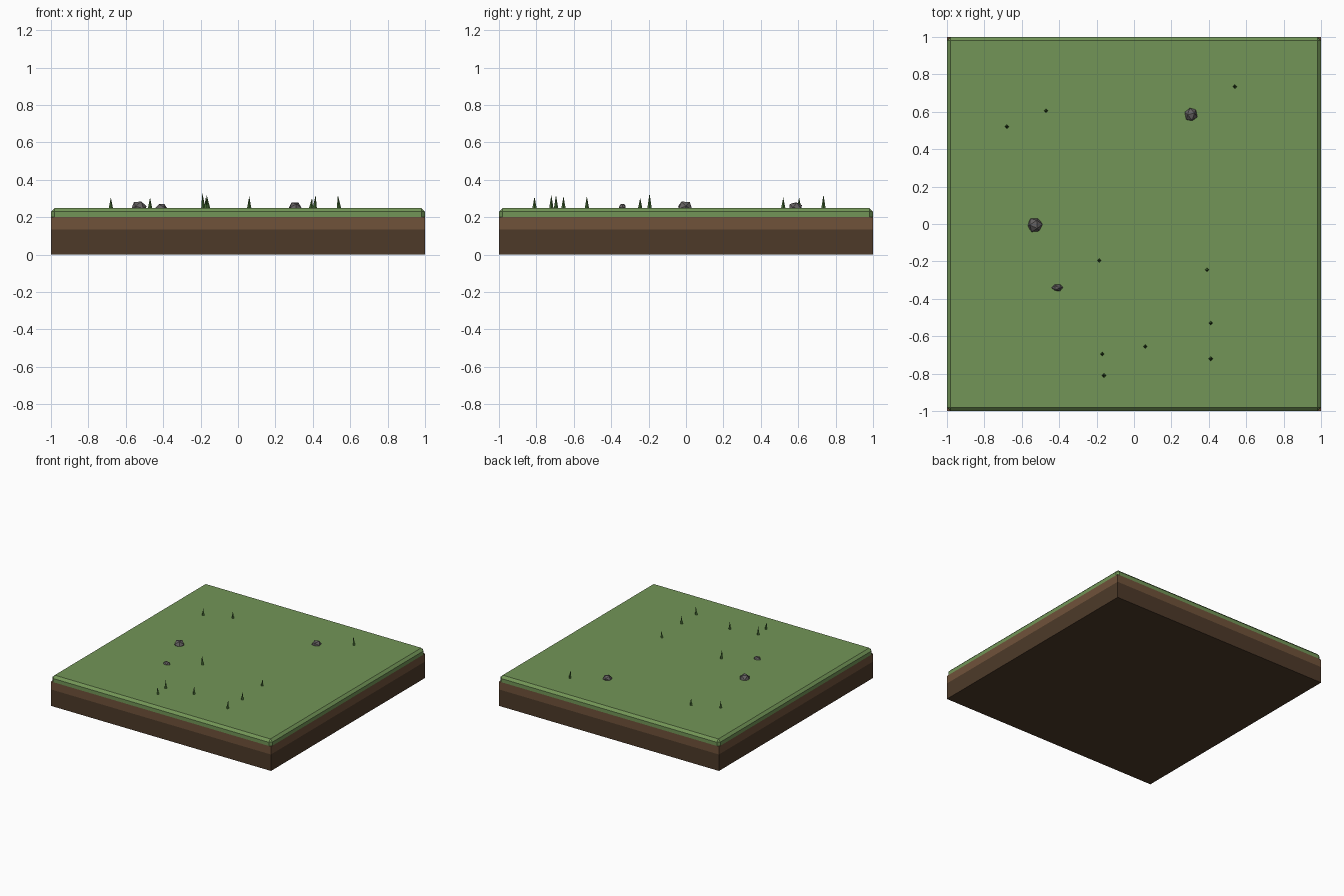
import bpy
from math import radians
from mathutils import Matrix

if "Cube" in bpy.data.objects:
    bpy.data.objects.remove(bpy.data.objects["Cube"])


def material(name, rgb):
    m = bpy.data.materials.new(name)
    m.diffuse_color = (*rgb, 1)
    m.use_nodes = True
    m.node_tree.nodes["Principled BSDF"].inputs["Base Color"].default_value = m.diffuse_color
    return m


GRASS = material("grass green", (0.17, 0.30, 0.095))
BLADE = material("blade green", (0.06, 0.15, 0.035))
DIRT = material("dirt brown", (0.16, 0.085, 0.042))
SOIL = material("soil brown", (0.075, 0.042, 0.022))
STONE = material("stone grey", (0.13, 0.12, 0.12))


def finish(name, mat):
    ob = bpy.context.object
    ob.name = name
    ob.data.materials.append(mat)
    return ob


def layer(name, z0, z1, mat, bevel=0):
    bpy.ops.mesh.primitive_cube_add(size=1, location=(0, 0, (z0 + z1) / 2))
    ob = finish(name, mat)
    ob.data.transform(Matrix.Diagonal((2, 2, z1 - z0, 1)))
    if bevel:
        mod = ob.modifiers.new("chamfer", "BEVEL")
        mod.width = bevel
        mod.segments = 1
    return ob


# Ground layers
layer("deep_soil", 0, 0.135, SOIL)
layer("dirt", 0.135, 0.2, DIRT)
layer("grass_top", 0.18, 0.25, GRASS, 0.02)

# Grass blades: x, y, tip height, sideways lean of the tip
blades = [
    (-0.68, 0.52, 0.305, 0), (-0.47, 0.605, 0.305, 0),
    (0.54, 0.735, 0.32, -0.006), (-0.185, -0.195, 0.328, -0.006),
    (0.39, -0.245, 0.303, 0.006), (0.41, -0.53, 0.312, 0.004),
    (0.06, -0.655, 0.312, 0), (-0.17, -0.695, 0.318, 0),
    (0.41, -0.72, 0.318, 0.005), (-0.16, -0.81, 0.31, -0.005),
]
for i, (x, y, tip, lean) in enumerate(blades):
    h = tip - 0.245
    bpy.ops.mesh.primitive_cone_add(vertices=4, radius1=0.012, radius2=0, depth=h,
                                    location=(x, y, 0.245 + h / 2))
    ob = finish(f"grass_blade_{i + 1}", BLADE)
    for v in ob.data.vertices:
        if v.co.z > 0:
            v.co.x += lean

# Stones: centre, half sizes, tumble angles
stones = [
    ((-0.53, -0.005, 0.25), (0.042, 0.042, 0.04), (32, 10, 20)),
    ((0.305, 0.585, 0.25), (0.036, 0.039, 0.033), (15, 30, 50)),
    ((-0.41, -0.34, 0.25), (0.031, 0.021, 0.025), (30, 5, 75)),
]
for i, (pos, half, rot) in enumerate(stones):
    bpy.ops.mesh.primitive_ico_sphere_add(subdivisions=1, radius=1, location=pos)
    ob = finish(f"stone_{i + 1}", STONE)
    for angle, axis in zip(rot, "XYZ"):
        ob.data.transform(Matrix.Rotation(radians(angle), 4, axis))
    ob.data.transform(Matrix.Diagonal((*half, 1)))
